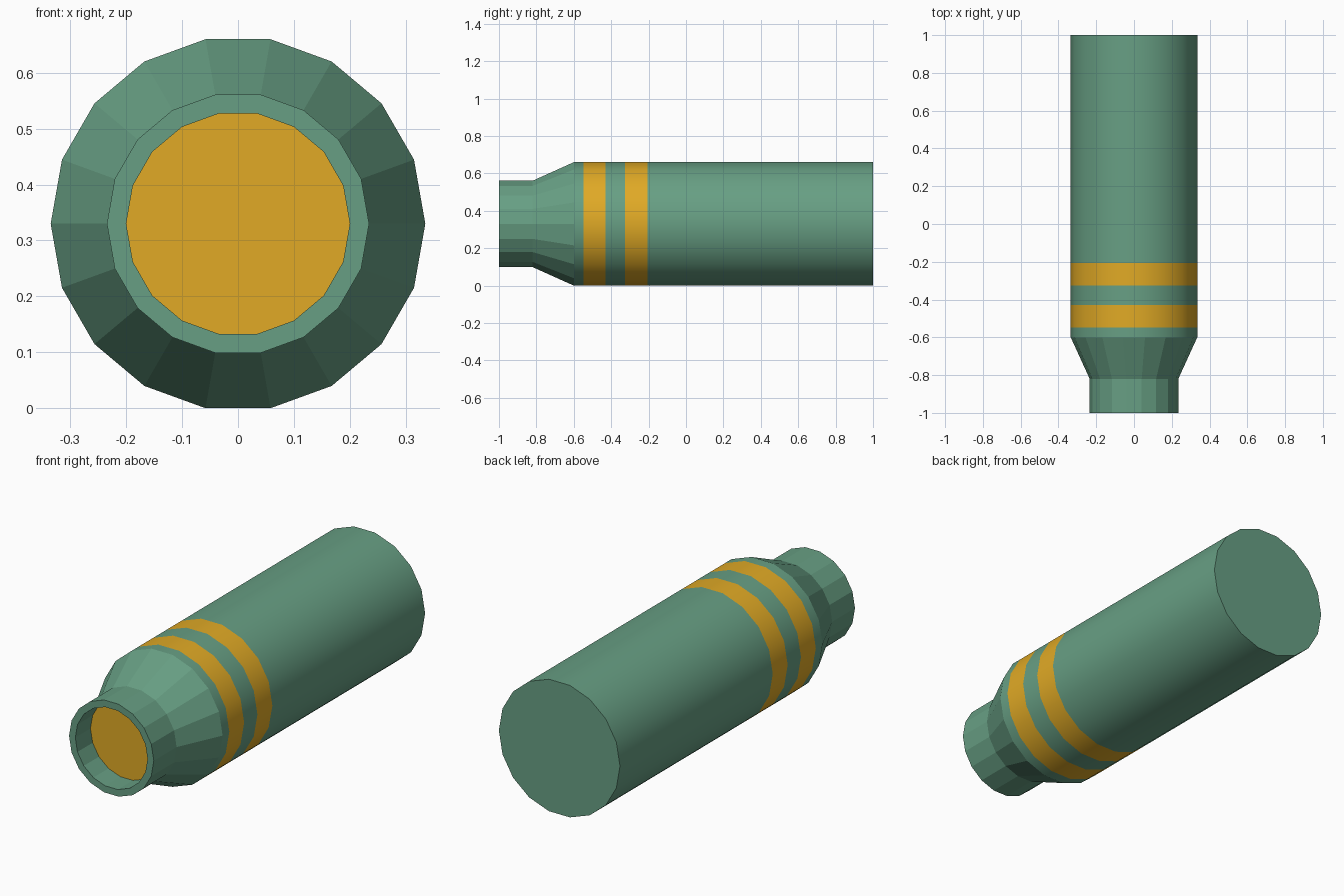
import bpy, bmesh, math

if "Cube" in bpy.data.objects:
    bpy.data.objects.remove(bpy.data.objects["Cube"])

SIDES = 18
CZ = 0.33


def material(name, rgb):
    m = bpy.data.materials.new(name)
    m.diffuse_color = (*rgb, 1)
    m.use_nodes = True
    m.node_tree.nodes["Principled BSDF"].inputs["Base Color"].default_value = m.diffuse_color
    return m


green = material("muted green", (0.137, 0.347, 0.230))
amber = material("amber", (0.75, 0.402, 0.019))


def lathe(name, profile, mats):
    """Spin (y, radius, material, smooth) rows around the y axis; cap both ends.
    Material and smooth apply to the band from this row to the next
    (the last row's material is used for its cap)."""
    bm = bmesh.new()
    rings = []
    for y, r, _, _ in profile:
        ring = []
        for i in range(SIDES):
            a = 2 * math.pi * i / SIDES
            ring.append(bm.verts.new((r * math.cos(a), y, CZ + r * math.sin(a))))
        rings.append(ring)
    for k in range(len(rings) - 1):
        for i in range(SIDES):
            j = (i + 1) % SIDES
            f = bm.faces.new((rings[k][i], rings[k][j], rings[k + 1][j], rings[k + 1][i]))
            f.material_index = profile[k][2]
            f.smooth = profile[k][3]
    first = bm.faces.new(rings[0])
    first.material_index = 1
    last = bm.faces.new(rings[-1])
    last.material_index = profile[-1][2]
    bmesh.ops.recalc_face_normals(bm, faces=bm.faces)
    # sharp edges wherever the profile bends, so the barrel shades cleanly
    for e in bm.edges:
        if len(e.link_faces) == 2 and e.calc_face_angle() > math.radians(21):
            e.smooth = False
        if any(not f.smooth for f in e.link_faces):
            e.smooth = False
    me = bpy.data.meshes.new(name)
    bm.to_mesh(me)
    bm.free()
    for m in mats:
        me.materials.append(m)
    ob = bpy.data.objects.new(name, me)
    bpy.context.collection.objects.link(ob)
    return ob


# Canister: amber recessed disc, neck, shoulder, striped smooth barrel, flat back
lathe("canister", [
    (-0.88, 0.200, 0, False),    # recessed disc and inner wall
    (-1.00, 0.200, 0, False),    # front rim
    (-1.00, 0.2345, 0, False),   # neck
    (-0.82, 0.2345, 0, False),   # shoulder
    (-0.60, 0.335, 0, True),     # barrel
    (-0.547, 0.335, 1, True),    # front stripe
    (-0.43, 0.335, 0, True),
    (-0.325, 0.335, 1, True),    # rear stripe
    (-0.207, 0.335, 0, True),
    (1.00, 0.335, 0, False),     # back cap
], [green, amber])
